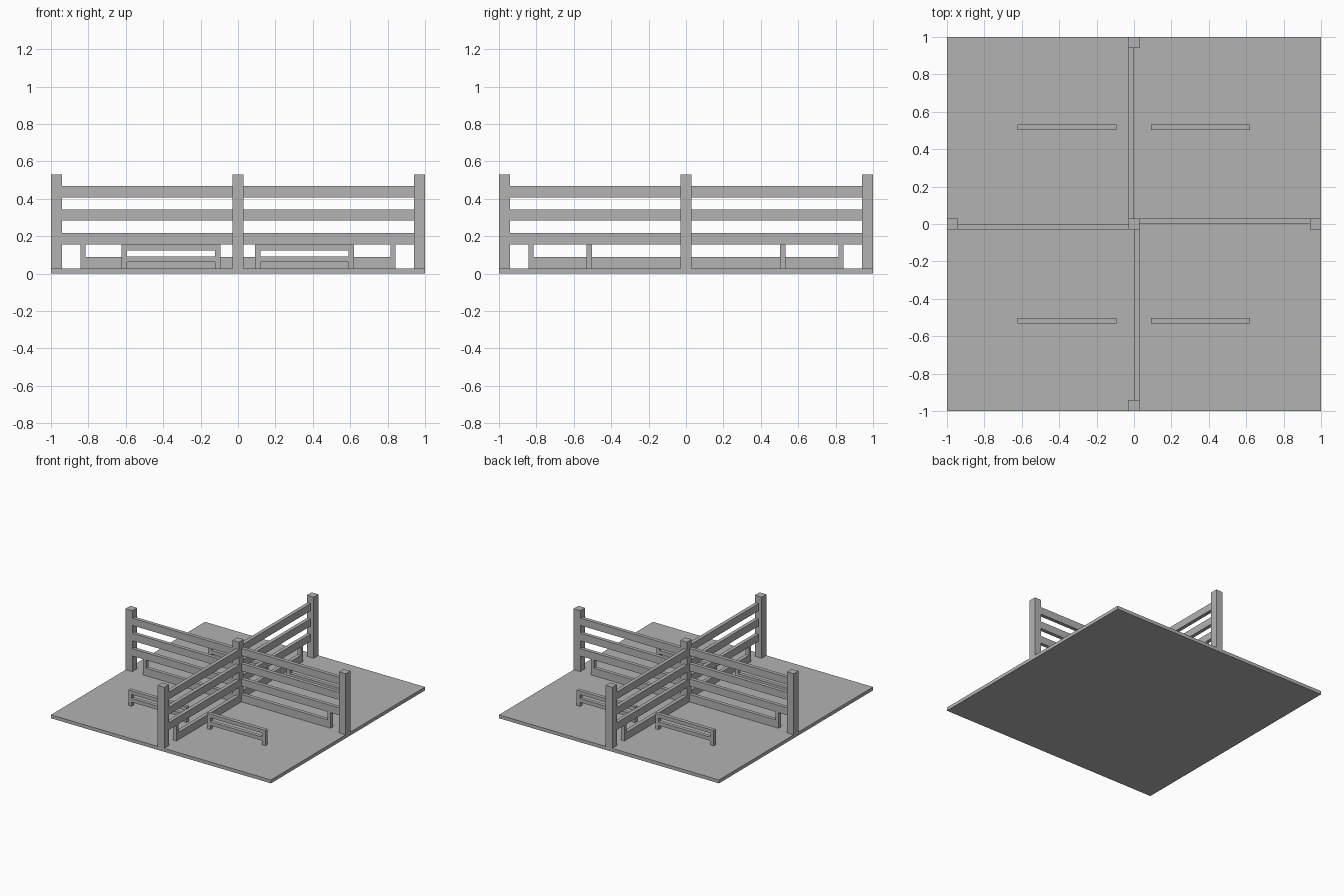
import bpy
import bmesh
from math import pi
from mathutils import Matrix, Vector

cube = bpy.data.objects.get("Cube")
if cube:
    bpy.data.objects.remove(cube, do_unlink=True)

grey = bpy.data.materials.new("plain_grey")
grey.use_nodes = True
colour = (0.45, 0.45, 0.45, 1)
grey.diffuse_color = colour
grey.node_tree.nodes["Principled BSDF"].inputs["Base Color"].default_value = colour

FLOOR = 0.028    # top of the base slab
POST = 0.06      # post width
RAIL = 0.03      # thickness of rails and small legs
LOW = 0.155      # top of the small legs


def boxes(name, extents, turn=0):
    """One object from boxes given as (low corner, high corner), turned about z."""
    bm = bmesh.new()
    for low, high in extents:
        low, high = Vector(low), Vector(high)
        matrix = (Matrix.Rotation(turn, 4, "Z")
                  @ Matrix.Translation((low + high) / 2)
                  @ Matrix.Diagonal((*(high - low), 1)))
        bmesh.ops.create_cube(bm, size=1, matrix=matrix)
    mesh = bpy.data.meshes.new(name)
    bm.to_mesh(mesh)
    bm.free()
    mesh.materials.append(grey)
    obj = bpy.data.objects.new(name, mesh)
    bpy.context.collection.objects.link(obj)
    return obj


# Ground slab and the post where the fences meet
half = POST / 2
boxes("base_slab", [((-1, -1, 0), (1, 1, FLOOR))])
boxes("centre_post", [((-half, -half, FLOOR), (half, half, 0.53))])

# Four fence arms, each a quarter turn from the last
for i, side in enumerate(("left", "back", "right", "front")):
    turn = i * pi / 2
    boxes(side + "_end_post", [((1 - POST, -half, FLOOR), (1, half, 0.53))], turn)
    for number, bottom in enumerate((0.157, 0.283, 0.408)):
        boxes(f"{side}_rail_{number + 1}",
              [((half, 0, bottom), (1 - POST, RAIL, bottom + 0.06))], turn)
    # Kick board with its short upright under the lowest rail
    boxes(side + "_kick_board", [((half, 0, FLOOR), (0.815, RAIL, 0.09))], turn)
    boxes(side + "_short_upright", [((0.815, 0, FLOOR), (0.842, RAIL, 0.157))], turn)

# Four low hurdles, one in each quarter
for x_name, x in (("left", 0.356), ("right", -0.359)):
    for y_name, y in (("front", -0.517), ("back", 0.517)):
        name = f"{y_name}_{x_name}_hurdle"
        x0, x1 = x - 0.265, x + 0.265
        y0, y1 = y - RAIL / 2, y + RAIL / 2
        boxes(name + "_legs", [((x0, y0, FLOOR), (x0 + RAIL, y1, LOW)),
                               ((x1 - RAIL, y0, FLOOR), (x1, y1, LOW))])
        boxes(name + "_bars", [((x0 + RAIL, y0, top - RAIL), (x1 - RAIL, y1, top))
                               for top in (LOW, 0.092)])
